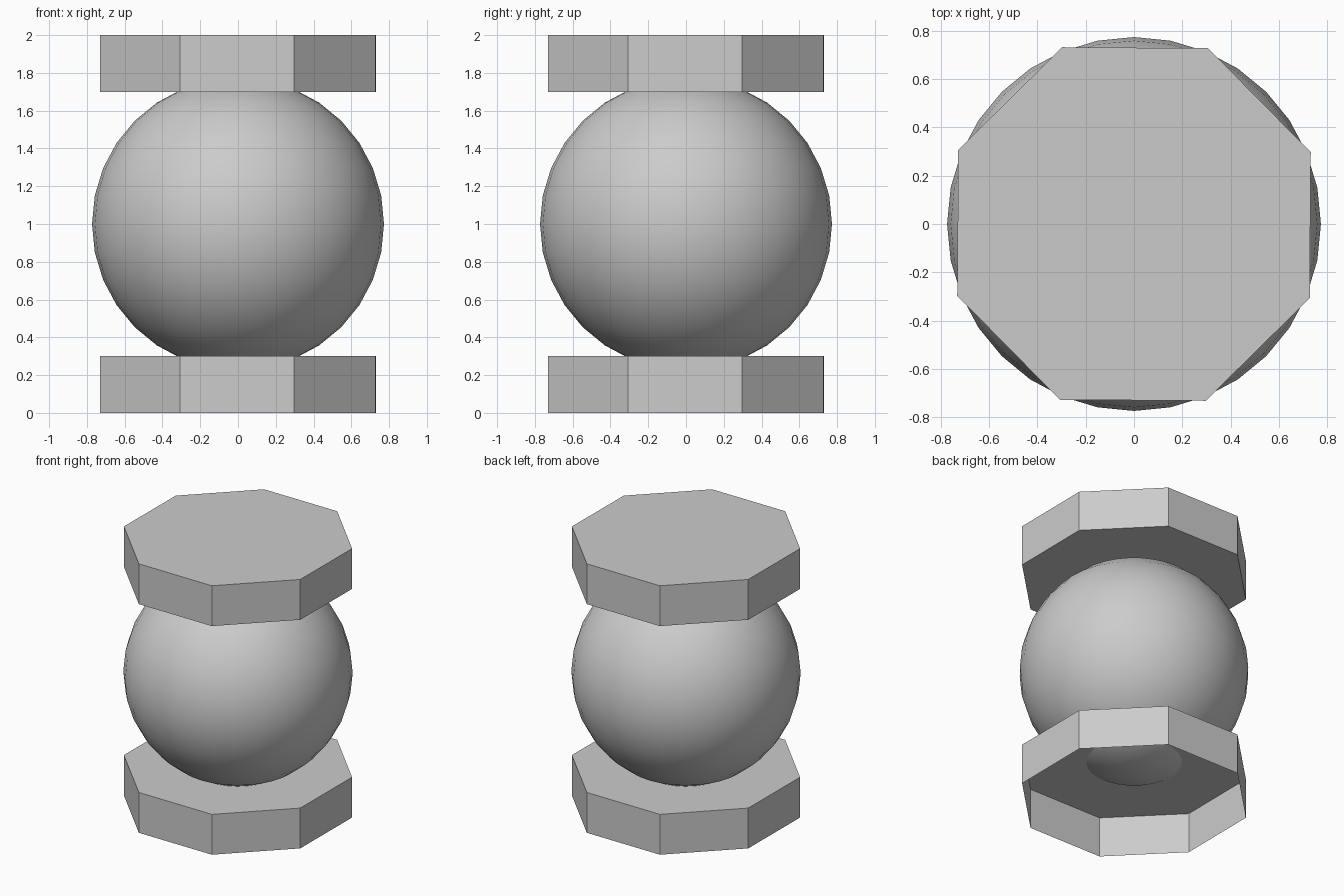
import bpy, bmesh, math
from mathutils import Matrix

if "Cube" in bpy.data.objects:
    bpy.data.objects.remove(bpy.data.objects["Cube"])

SIDES, RADIUS, THICK, TURN = 8, 0.789, 0.3, math.radians(22.1)


def add_object(name, bm):
    bmesh.ops.recalc_face_normals(bm, faces=bm.faces)
    mesh = bpy.data.meshes.new(name)
    bm.to_mesh(mesh)
    bm.free()
    obj = bpy.data.objects.new(name, mesh)
    bpy.context.collection.objects.link(obj)
    return obj


def plate(name, z, open_bottom=False):
    bm = bmesh.new()
    rings = [[bm.verts.new((RADIUS * math.cos(TURN + i * math.tau / SIDES),
                            RADIUS * math.sin(TURN + i * math.tau / SIDES), h))
              for i in range(SIDES)] for h in (z, z + THICK)]
    low, high = rings
    for i in range(SIDES):
        j = (i + 1) % SIDES
        bm.faces.new((low[i], low[j], high[j], high[i]))
    bm.faces.new(high)
    if not open_bottom:
        bm.faces.new(low[::-1])
    return add_object(name, bm)


# Octagonal plates; the base is hollow underneath
plate("base_plate", 0.0, open_bottom=True)
plate("top_plate", 2.0 - THICK)

# Smooth ball held between the plates, dipping slightly into both
bm = bmesh.new()
bmesh.ops.create_uvsphere(bm, u_segments=32, v_segments=16, radius=0.773,
                          matrix=Matrix.Translation((0, 0, 1)))
for face in bm.faces:
    face.smooth = True
add_object("ball", bm)
